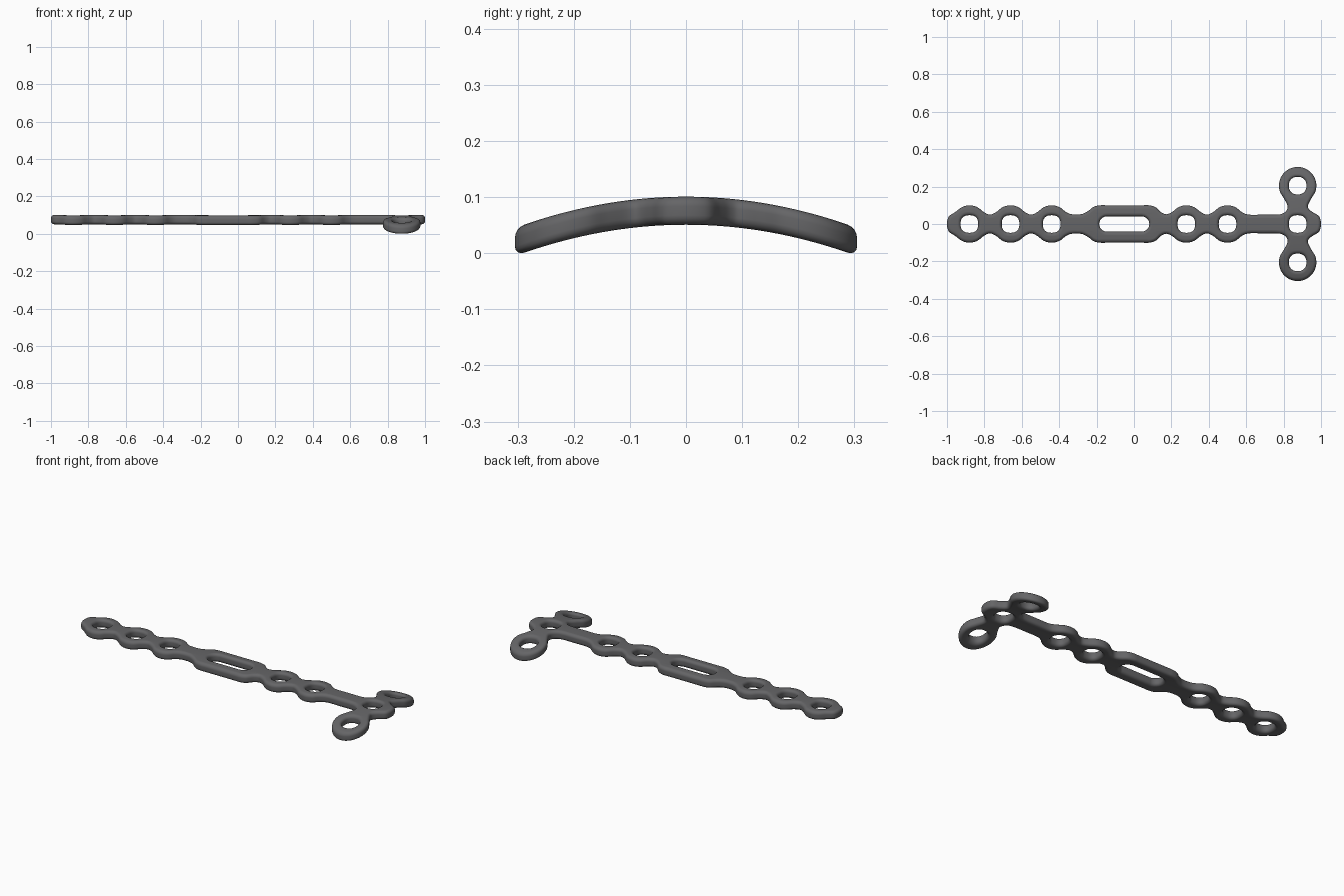
import bpy, bmesh, math
from mathutils import Vector

if "Cube" in bpy.data.objects:
    bpy.data.objects.remove(bpy.data.objects["Cube"])

BEVEL, HALF_T, TOP, BEND = 0.017, 0.025, 0.105, 0.60
TX, TY = 0.875, 0.205          # side ring centre


def smooth_loop(pts, n=5):
    """Closed Catmull-Rom curve through 2D points."""
    out, c = [], len(pts)
    for i in range(c):
        a, b, d, e = (Vector(pts[(i + k) % c]) for k in (-1, 0, 1, 2))
        for j in range(n):
            t = j / n
            out.append(0.5 * (2 * b + (d - a) * t + (2 * a - 5 * b + 4 * d - e) * t * t
                              + (3 * b - a - 3 * d + e) * t ** 3))
    return out


def lobe(c, left=True, right=True):
    """Upper outline of one screw-hole lobe."""
    pts = [(c, 0.1)]
    if left:
        pts = [(c - 0.078, 0.063), (c - 0.042, 0.09)] + pts
    if right:
        pts += [(c + 0.042, 0.09), (c + 0.078, 0.063)]
    return pts


def hole(cx, cy, rx, ry, power, n=40):
    """Rounded-square hole loop."""
    f = lambda v: math.copysign(abs(v) ** (2 / power), v)
    return [Vector((cx + rx * f(math.cos(2 * math.pi * i / n)),
                    cy + ry * f(math.sin(2 * math.pi * i / n)))) for i in range(n)]


def slot(cx, half, r, n=12):
    """Long slot with round ends."""
    pts = []
    for sx, a0 in ((1, -math.pi / 2), (-1, math.pi / 2)):
        for i in range(n + 1):
            a = a0 + math.pi * i / n
            pts.append(Vector((cx + sx * half + r * math.cos(a), r * math.sin(a))))
    return pts


# Upper half of the outline, left to right
upper = [(-0.99, 0.04), (-0.955, 0.064), (-0.92, 0.09)] + lobe(-0.88, left=False)
upper += [(-0.77, 0.05)] + lobe(-0.66) + [(-0.55, 0.05)] + lobe(-0.44)
upper += [(-0.33, 0.052), (-0.28, 0.053), (-0.245, 0.07), (-0.215, 0.092), (-0.18, 0.1),
          (-0.14, 0.1), (-0.05, 0.1), (0.04, 0.1), (0.08, 0.1), (0.115, 0.09), (0.145, 0.063), (0.172, 0.052)]
upper += lobe(0.28) + [(0.39, 0.05)] + lobe(0.50)
upper += [(0.615, 0.05), (0.69, 0.05), (0.76, 0.05), (0.795, 0.056), (0.817, 0.075), (0.82, 0.1)]
upper += [(TX + 0.1 * math.cos(math.radians(a)), TY + 0.1 * math.sin(math.radians(a)))
          for a in range(222, -43, -24)]
upper += [(0.93, 0.1), (0.935, 0.08), (0.957, 0.062), (0.99, 0.04)]
outline = smooth_loop([(-1.0, 0.0)] + upper + [(1.0, 0.0)] + [(x, -y) for x, y in reversed(upper)])

loops = [outline, slot(-0.052, 0.093, 0.041)]
loops += [hole(x, 0, 0.047, 0.047, 2.5) for x in (-0.88, -0.66, -0.44, 0.28, 0.50, TX)]
loops += [hole(TX, s * TY, 0.047, 0.047, 2.3) for s in (-1, 1)]

# Filled, round-edged plate from the loops
cu = bpy.data.curves.new("bone_plate", 'CURVE')
cu.dimensions, cu.fill_mode = '2D', 'BOTH'
cu.extrude, cu.bevel_depth, cu.bevel_resolution, cu.offset = HALF_T - BEVEL, BEVEL, 3, -BEVEL
for pts in loops:
    sp = cu.splines.new('POLY')
    sp.points.add(len(pts) - 1)
    for p, v in zip(sp.points, pts):
        p.co = (v.x, v.y, 0, 1)
    sp.use_cyclic_u = True
plate = bpy.data.objects.new("bone_plate", cu)
bpy.context.collection.objects.link(plate)
bpy.context.view_layer.objects.active = plate
plate.select_set(True)
bpy.ops.object.convert(target='MESH')
plate = bpy.context.object
plate.name = "bone_plate"

# Weld, then arch the plate across its width
bm = bmesh.new()
bm.from_mesh(plate.data)
bmesh.ops.remove_doubles(bm, verts=bm.verts, dist=0.0003)
for v in bm.verts:
    v.co.z += TOP - HALF_T - BEND * v.co.y ** 2
low = min(v.co.z for v in bm.verts)
for v in bm.verts:
    v.co.z -= low
bmesh.ops.recalc_face_normals(bm, faces=bm.faces)
bm.to_mesh(plate.data)
bm.free()

# Dark metal
mat = bpy.data.materials.new("dark_metal")
mat.diffuse_color = (0.13, 0.13, 0.135, 1)
mat.use_nodes = True
mat.node_tree.nodes["Principled BSDF"].inputs["Base Color"].default_value = mat.diffuse_color
plate.data.materials.clear()
plate.data.materials.append(mat)
bpy.ops.object.shade_smooth_by_angle(angle=math.radians(40))
wn = plate.modifiers.new("even_shading", 'WEIGHTED_NORMAL')
wn.keep_sharp = True
